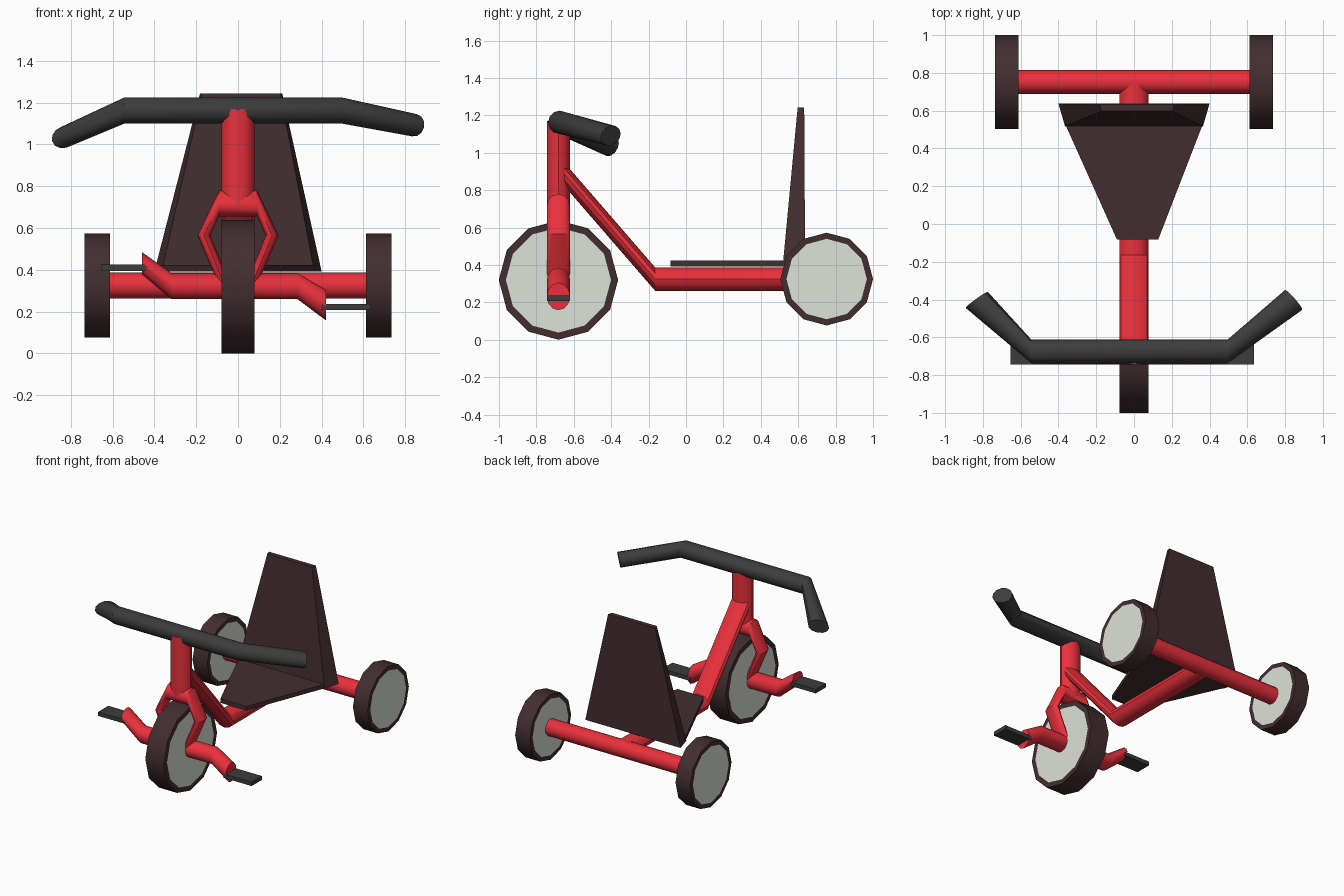
import bpy, bmesh
from math import sin, cos, pi
from mathutils import Vector as V

if "Cube" in bpy.data.objects:
    bpy.data.objects.remove(bpy.data.objects["Cube"])


def material(name, rgb):
    m = bpy.data.materials.new(name)
    m.diffuse_color = (*rgb, 1)
    m.use_nodes = True
    m.node_tree.nodes["Principled BSDF"].inputs["Base Color"].default_value = m.diffuse_color
    return m


RED = material("red_paint", (0.82, 0.03, 0.045))
BROWN = material("dark_brown", (0.055, 0.027, 0.029))
BLACK = material("dark_grip", (0.045, 0.045, 0.045))
PALE = material("pale_disc", (0.72, 0.76, 0.69))


def finish(name, bm, mats, angle=35):
    bmesh.ops.recalc_face_normals(bm, faces=bm.faces)
    me = bpy.data.meshes.new(name)
    bm.to_mesh(me)
    bm.free()
    for m in mats:
        me.materials.append(m)
    ob = bpy.data.objects.new(name, me)
    bpy.context.collection.objects.link(ob)
    bpy.ops.object.select_all(action='DESELECT')
    ob.select_set(True)
    bpy.context.view_layer.objects.active = ob
    bpy.ops.object.shade_smooth_by_angle(angle=angle * pi / 180)
    return ob


def tube(name, sections, mat, sides=12):
    """Loft ellipses; each section is (centre, half axis, half axis)."""
    bm = bmesh.new()
    rings = []
    for c, u, v in sections:
        c, u, v = V(c), V(u), V(v)
        rings.append([bm.verts.new(c + u * cos(2 * pi * i / sides) + v * sin(2 * pi * i / sides))
                      for i in range(sides)])
    for a, b in zip(rings, rings[1:]):
        for i in range(sides):
            j = (i + 1) % sides
            bm.faces.new((a[i], a[j], b[j], b[i]))
    bm.faces.new(rings[0])
    bm.faces.new(rings[-1])
    return finish(name, bm, [mat])


def loft_quads(name, quads, mat):
    """Solid through a list of four-cornered outlines."""
    bm = bmesh.new()
    rings = [[bm.verts.new(p) for p in q] for q in quads]
    for a, b in zip(rings, rings[1:]):
        for i in range(4):
            j = (i + 1) % 4
            bm.faces.new((a[i], a[j], b[j], b[i]))
    bm.faces.new(rings[0])
    bm.faces.new(rings[-1])
    return finish(name, bm, [mat])


def wheel(name, x0, x1, y, z, r, rim):
    bm = bmesh.new()
    n = 12
    rings = [[bm.verts.new((x, y + q * cos(2 * pi * i / n), z + q * sin(2 * pi * i / n)))
              for i in range(n)]
             for x, q in ((x0, r - rim), (x0, r), (x1, r), (x1, r - rim))]
    for a, b in zip(rings, rings[1:]):
        for i in range(n):
            j = (i + 1) % n
            bm.faces.new((a[i], a[j], b[j], b[i]))
    for ring in (rings[0], rings[-1]):
        bm.faces.new(ring).material_index = 1
    return finish(name, bm, [BROWN, PALE])


R, W = 0.0625, 0.078          # tube half thickness and half width
FY, FZ = -0.682, 0.322        # front hub
AY, AZ = 0.752, 0.325         # rear axle
ux, uy, uz = (W, 0, 0), (0, R, 0), (0, 0, R)

# Wheels
wheel("front_wheel", -0.078, 0.078, FY, 0.32, 0.319, 0.038)
wheel("rear_wheel_right", 0.612, 0.735, AY, AZ, 0.248, 0.033)
wheel("rear_wheel_left", -0.735, -0.612, AY, AZ, 0.248, 0.033)

# Frame
tube("rear_axle", [((-0.62, AY, AZ), uy, uz), ((0.62, AY, AZ), uy, uz)], RED)
tube("frame_tube", [((0, AY, AZ), ux, uz), ((0, -0.165, AZ), ux, uz),
                    ((0, -0.65, 0.885), ux, uz)], RED)
tube("steering_stem", [((0, FY, 0.71), ux, uy), ((0, FY, 1.17), ux, uy)], RED)

# Fork: one lofted tube arching over the wheel
leg = [((0.065, FY, 0.33), (0.03, 0, 0.005), uy),
       ((0.163, FY, 0.565), (0.031, 0, 0), uy),
       ((0.092, FY, 0.717), (0, 0, R), uy)]
mirrored = [((-c[0], c[1], c[2]), (-u[0], u[1], u[2]), v) for c, u, v in leg]
tube("fork", leg + mirrored[::-1], RED)

# Cranks and pedals
tube("crank", [((-0.46, FY, 0.432), uy, (0, 0, 0.053)),
               ((-0.318, FY, FZ), uy, uz), ((0.285, FY, FZ), uy, uz),
               ((0.42, FY, 0.232), uy, (0, 0, 0.073))], RED)
for side, x0, x1, z in (("left", -0.655, -0.44, 0.41), ("right", 0.40, 0.635, 0.222)):
    loft_quads("pedal_" + side,
               [[(x, FY + a * 0.061, z + b * 0.015)
                 for a, b in ((-1, -1), (1, -1), (1, 1), (-1, 1))] for x in (x0, x1)], BLACK)

# Handlebar, swept back at both ends
HY, HZ = -0.675, 1.163
tube("handlebar", [((-0.832, -0.402, 1.035), (-0.058, -0.043, -0.018), (-0.012, 0, 0.05)),
                   ((-0.543, HY, HZ), (0, -R, 0), uz),
                   ((0.495, HY, HZ), (0, -R, 0), uz),
                   ((0.845, -0.402, 1.092), (0.045, -0.053, -0.01), (0.012, 0, 0.053))], BLACK)

# Seat pan and tapering backrest
loft_quads("seat_pan", [[(-0.09, -0.083, z), (0.128, -0.083, z),
                         (0.365, 0.53, z), (-0.365, 0.53, z)] for z in (0.393, 0.424)], BROWN)
loft_quads("seat_backrest",
           [[(-0.365, 0.517, 0.393), (0.365, 0.517, 0.393), (0.40, 0.637, 0.393), (-0.40, 0.637, 0.393)],
            [(-0.172, 0.597, 1.243), (0.203, 0.597, 1.243), (0.212, 0.632, 1.243), (-0.182, 0.632, 1.243)]],
           BROWN)
